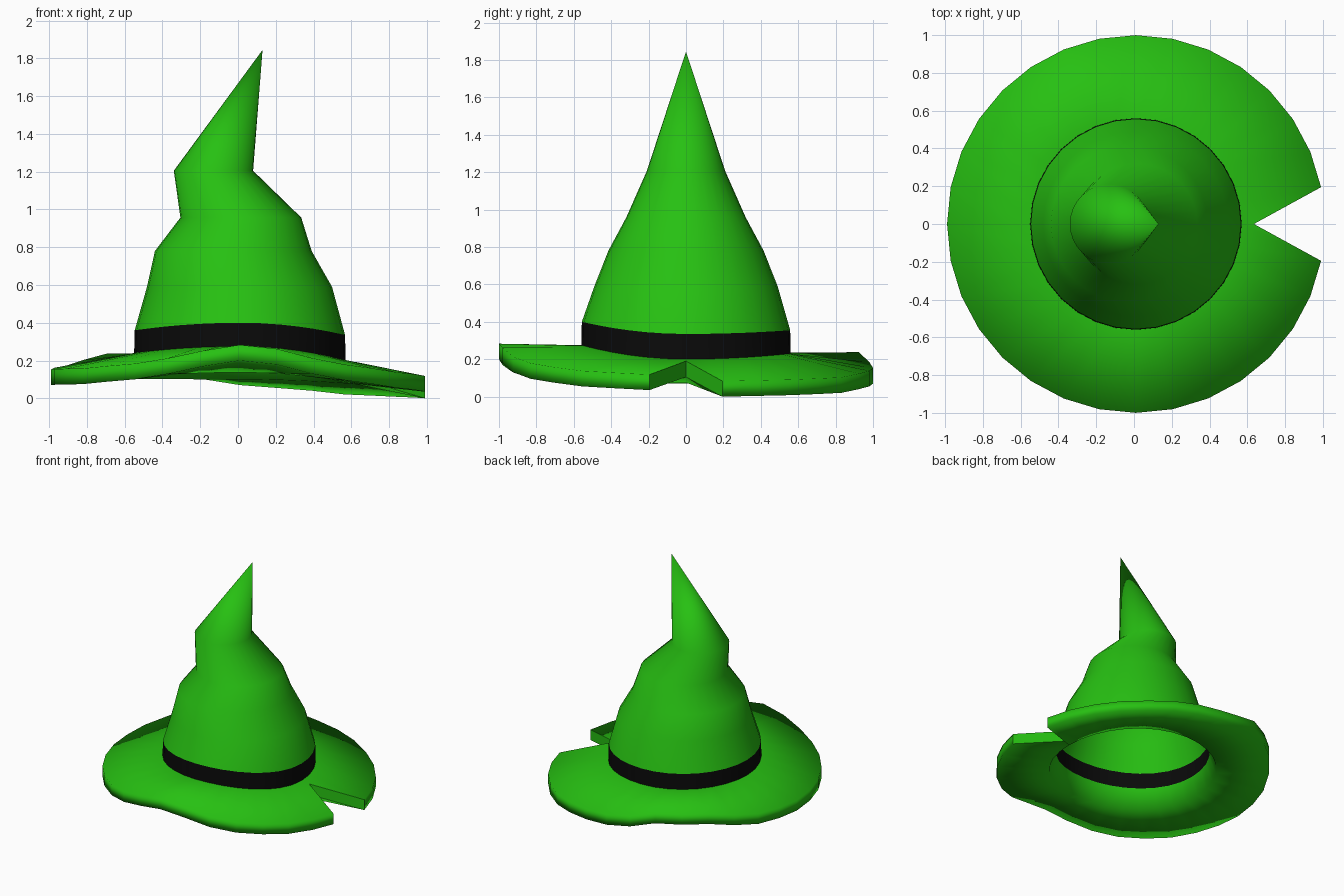
import bpy, bmesh, math

if "Cube" in bpy.data.objects:
    bpy.data.objects.remove(bpy.data.objects["Cube"])

N = 32          # sides all round
CX = 0.01       # axis of brim and band


def material(name, rgb):
    m = bpy.data.materials.new(name)
    m.diffuse_color = (*rgb, 1)
    m.use_nodes = True
    m.node_tree.nodes["Principled BSDF"].inputs["Base Color"].default_value = m.diffuse_color
    return m


green = material("hat green", (0.02, 0.53, 0.006))
black = material("band black", (0.003, 0.003, 0.003))


def wave(keys, deg):
    """Cyclic linear interpolation through (degrees, height) keys."""
    keys = keys + [(keys[0][0] + 360, keys[0][1])]
    if deg < keys[0][0]:
        deg += 360
    for (a, za), (b, zb) in zip(keys, keys[1:]):
        if a <= deg <= b:
            return za + (zb - za) * (deg - a) / (b - a)


def smooth_wave(right, back, left, front):
    """Height that eases between the four sides."""
    q = [right, back, left, front]

    def f(deg):
        i = int(deg // 90) % 4
        t = (1 - math.cos(math.pi * (deg % 90) / 90)) / 2
        return q[i] * (1 - t) + q[(i + 1) % 4] * t
    return f


def ring(radius, height, cx=CX, notch=None):
    pts = []
    for i in range(N):
        deg = 360 * i / N
        a = math.radians(deg)
        z = height(deg) if callable(height) else height
        if notch and i == 0:
            pts.append((notch[0], 0, notch[1]))
        else:
            pts.append((cx + radius * math.cos(a), radius * math.sin(a), z))
    return pts


def loft(name, rings, mat, tip=None):
    bm = bmesh.new()
    rows = [[bm.verts.new(p) for p in r] for r in rings]
    for lo, hi in zip(rows, rows[1:]):
        for i in range(N):
            j = (i + 1) % N
            bm.faces.new((lo[i], lo[j], hi[j], hi[i]))
    if tip:
        t = bm.verts.new(tip)
        for i in range(N):
            bm.faces.new((rows[-1][i], rows[-1][(i + 1) % N], t))
    for f in bm.faces:
        f.smooth = True
    me = bpy.data.meshes.new(name)
    bm.to_mesh(me)
    bm.free()
    me.materials.append(mat)
    ob = bpy.data.objects.new(name, me)
    bpy.context.collection.objects.link(ob)
    return ob


# Heights that tilt and ripple around the hat
band_top = smooth_wave(0.335, 0.355, 0.36, 0.40)
band_low = smooth_wave(0.20, 0.23, 0.24, 0.275)
hole = smooth_wave(0.075, 0.10, 0.105, 0.137)
rim_keys = [(11.25, 0.0), (34, 0.008), (56, 0.02), (67.5, 0.04), (90, 0.07),
            (101, 0.10), (112.5, 0.155), (135, 0.153), (146, 0.12),
            (157.5, 0.088), (180, 0.07), (214, 0.075), (236, 0.10),
            (248, 0.13), (259, 0.17), (270, 0.20), (281, 0.18),
            (292.5, 0.13), (304, 0.095), (326, 0.055), (348.75, 0.035)]


def rim_low(deg):
    return wave(rim_keys, deg)


def rim_top(deg):
    return rim_low(deg) + 0.083


# Crooked crown, open underneath
loft("crown", [ring(0.557, band_top),
               ring(0.49, 0.59, 0.008),
               ring(0.415, 0.78, -0.025),
               ring(0.32, 0.957, 0.015),
               ring(0.21, 1.205, -0.13)], green, tip=(0.13, 0, 1.845))

# Hat band
loft("band", [ring(0.56, band_low), ring(0.557, band_top)], black)

# Wavy brim: underside lip, hole edge, rim with a torn notch, upper side
brim = loft("brim", [ring(0.56, band_low),
                     ring(0.61, hole),
                     ring(1.0, rim_low, notch=(0.635, 0.105)),
                     ring(1.0, rim_top, notch=(0.635, 0.19)),
                     ring(0.56, band_low)], green)

# Torn notch walls stay flat
for p in brim.data.polygons:
    if p.index in (2 * N, 3 * N - 1):
        p.use_smooth = False
